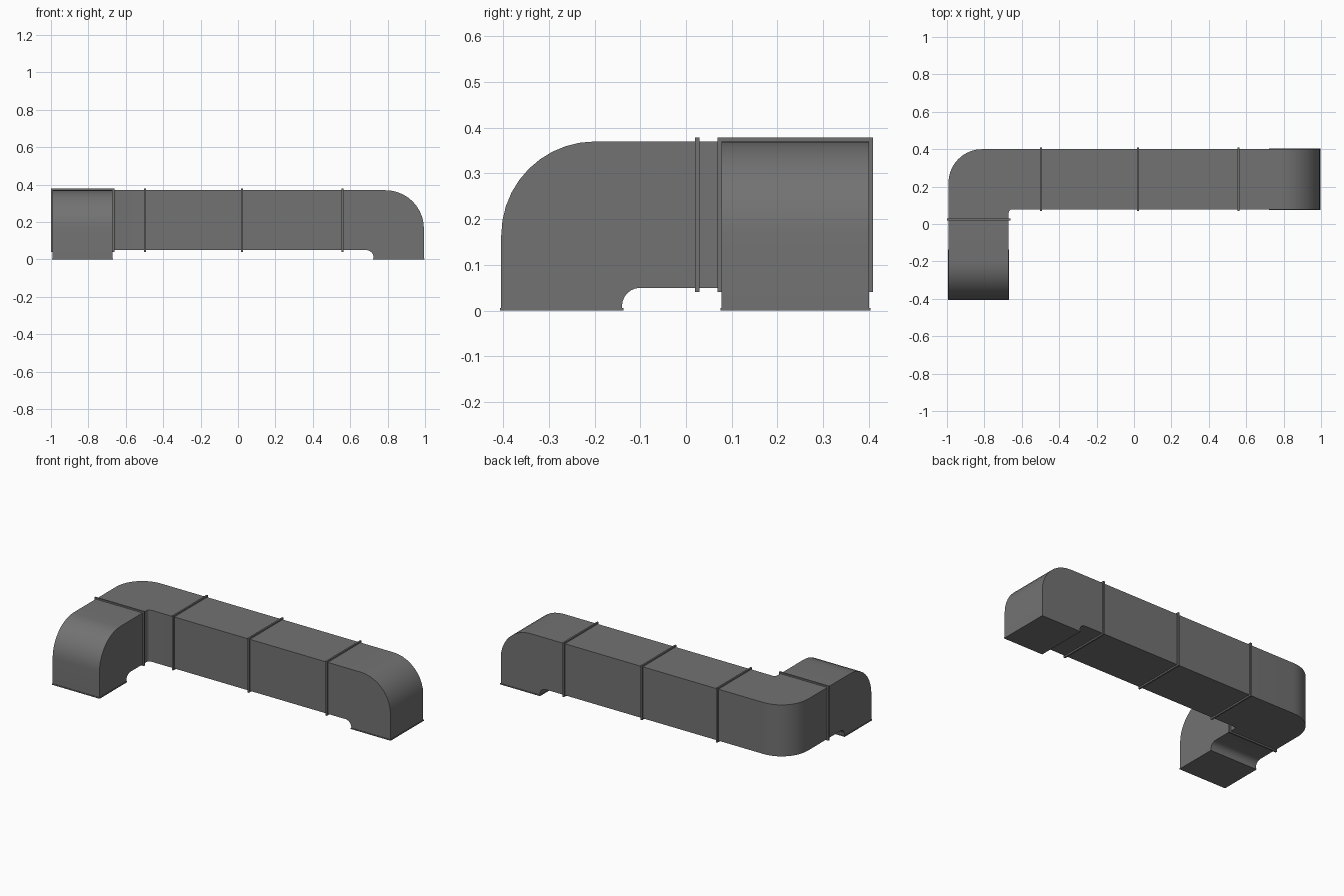
import bpy, bmesh
from math import sin, cos, radians
from mathutils import Vector

if "Cube" in bpy.data.objects:
    bpy.data.objects.remove(bpy.data.objects["Cube"])

Z0, Z1 = 0.05, 0.37          # duct underside and top
XL, XR = -0.992, -0.67       # front leg width
Y0, Y1 = 0.078, 0.40         # long run width


def arc(cx, cy, r, a0, a1, n):
    return [(cx + r * cos(radians(a0 + (a1 - a0) * i / n)),
             cy + r * sin(radians(a0 + (a1 - a0) * i / n))) for i in range(n + 1)]


def prism(name, pts, place, offset):
    """Extrude a closed 2D profile; place maps it into space."""
    bm = bmesh.new()
    face = bm.faces.new([bm.verts.new(place(u, v)) for u, v in pts])
    new = bmesh.ops.extrude_face_region(bm, geom=[face], use_keep_orig=True)["geom"]
    for v in new:
        if isinstance(v, bmesh.types.BMVert):
            v.co += Vector(offset)
    bmesh.ops.recalc_face_normals(bm, faces=bm.faces[:])
    me = bpy.data.meshes.new(name)
    bm.to_mesh(me)
    bm.free()
    ob = bpy.data.objects.new(name, me)
    bpy.context.collection.objects.link(ob)
    bpy.ops.object.select_all(action='DESELECT')
    ob.select_set(True)
    bpy.context.view_layer.objects.active = ob
    bpy.ops.object.shade_smooth_by_angle(angle=radians(30))
    mat = bpy.data.materials.get("duct_grey") or bpy.data.materials.new("duct_grey")
    mat.diffuse_color = (0.17, 0.17, 0.17, 1)
    mat.use_nodes = True
    mat.node_tree.nodes["Principled BSDF"].inputs["Base Color"].default_value = mat.diffuse_color
    me.materials.append(mat)
    return ob


def box(name, x0, x1, y0, y1, z0, z1):
    return prism(name, [(x0, y0), (x1, y0), (x1, y1), (x0, y1)],
                 lambda u, v: (u, v, z0), (0, 0, z1 - z0))


def down_elbow(start, end, throat):
    """Side profile of an elbow turning from horizontal to the floor."""
    return ([(start, Z0)] + arc(throat + 0.04, 0.01, 0.04, 90, 180, 6)[::1]
            if end < start else [(start, Z0)] + arc(throat - 0.04, 0.01, 0.04, 90, 0, 6)) + (
        [(throat, 0.002), (end, 0.002)] +
        (arc(end + 0.205, Z1 - 0.205, 0.205, 180, 90, 10) if end < start
         else arc(end - 0.205, Z1 - 0.205, 0.205, 0, 90, 10)) + [(start, Z1)])


# Straight duct sections
for i, (a, b) in enumerate([(-0.498, 0.022), (0.022, 0.558)]):
    box(f"straight_duct_{i + 1}", a, b, Y0, Y1, Z0, Z1)

# Elbows turning down to the floor
prism("right_down_elbow", down_elbow(0.558, 0.994, 0.725),
      lambda u, v: (u, Y0, v), (0, Y1 - Y0, 0))
prism("front_down_elbow", down_elbow(0.025, -0.404, -0.14),
      lambda u, v: (XL, u, v), (XR - XL, 0, 0))

# Flat corner joining the two runs
corner = ([(-0.498, Y1)] + arc(XL + 0.18, Y1 - 0.18, 0.18, 90, 180, 10) +
          [(XL, 0.025), (XR, 0.025)] +
          arc(XR + 0.018, Y0 - 0.018, 0.018, 180, 90, 4) + [(-0.498, Y0)])
prism("corner_elbow", corner, lambda u, v: (u, v, Z0), (0, 0, Z1 - Z0))

# Joint flanges
F, T = 0.009, 0.005
for i, x in enumerate((-0.498, 0.022, 0.558)):
    box(f"joint_flange_{i + 1}", x - T, x + T, Y0 - F, Y1 + F, Z0 - F, Z1 + F)
box("corner_flange", XL - F, XR + F, 0.025 - T, 0.025 + T, Z0 - F, Z1 + F)

# Thin lips at the floor openings
L = 0.003
box("right_outlet_lip", 0.725 - L, 0.994 + L, Y0 - L, Y1 + L, 0, 0.006)
box("front_outlet_lip", XL - L, XR + L, -0.404 - L, -0.14 + L, 0, 0.006)
